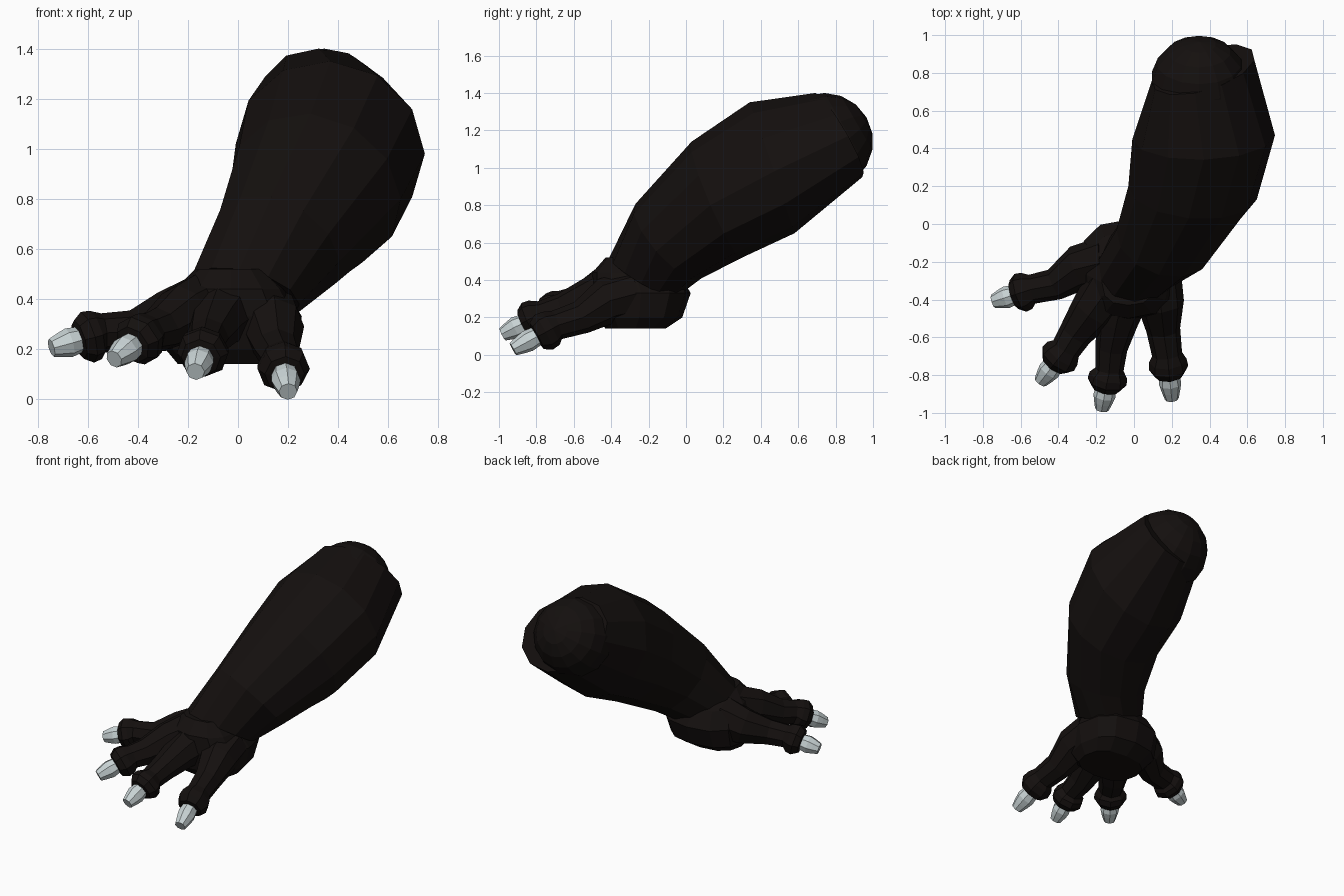
import bpy, bmesh, math
from mathutils import Vector

if "Cube" in bpy.data.objects:
    bpy.data.objects.remove(bpy.data.objects["Cube"])


def material(name, color):
    m = bpy.data.materials.new(name)
    m.diffuse_color = color
    m.use_nodes = True
    m.node_tree.nodes["Principled BSDF"].inputs["Base Color"].default_value = m.diffuse_color
    return m


HIDE = material("dark_hide", (0.007, 0.005, 0.0045, 1))
HORN = material("pale_horn", (0.58, 0.65, 0.66, 1))


def ring(c, a, b, n, box=1.0):
    """Oval of n points about c with half-axes a and b; box < 1 squares it off."""
    def f(v):
        return math.copysign(abs(v) ** box, v) if abs(v) > 1e-6 else 0
    angles = [2 * math.pi * i / n for i in range(n)]
    return [c + a * f(math.cos(t)) + b * f(math.sin(t)) for t in angles]


def loft(name, rings, mat):
    """Skin a stack of equal rings and cap both ends."""
    bm = bmesh.new()
    vs = [[bm.verts.new(p) for p in r] for r in rings]
    n = len(vs[0])
    for r, s in zip(vs, vs[1:]):
        for i in range(n):
            j = (i + 1) % n
            bm.faces.new((r[i], r[j], s[j], s[i]))
    bm.faces.new(vs[0][::-1])
    bm.faces.new(vs[-1])
    bmesh.ops.recalc_face_normals(bm, faces=bm.faces)
    me = bpy.data.meshes.new(name)
    bm.to_mesh(me)
    bm.free()
    me.materials.append(mat)
    ob = bpy.data.objects.new(name, me)
    bpy.context.collection.objects.link(ob)
    return ob


def tube(name, path, mat, n=8):
    """Loft round rings (x, y, z, radius) square to the path."""
    pts = [Vector(p[:3]) for p in path]
    rings = []
    for i, p in enumerate(pts):
        t = (pts[min(i + 1, len(pts) - 1)] - pts[max(i - 1, 0)]).normalized()
        side = t.cross(Vector((0, 0, 1))).normalized()
        rings.append(ring(p, side * path[i][3], side.cross(t) * path[i][3], n))
    return loft(name, rings, mat)


# Limb: each section given by its left, right, top and bottom points
sections = [
    ((-.20, -.23, .45), (.25, -.25, .38), (.00, -.40, .52), (.03, -.04, .31)),
    ((-.09, -.03, .66), (.41, -.16, .55), (.13, -.27, .81), (.18, .08, .41)),
    ((-.03, .20, .86), (.65, .13, .80), (.29, .03, 1.14), (.33, .30, .52)),
    ((-.01, .45, 1.02), (.745, .47, .98), (.37, .34, 1.35), (.37, .58, .65)),
    ((.09, .77, 1.18), (.63, .87, 1.17), (.33, .69, 1.40), (.42, .94, .95)),
]
rings = []
for s in sections:
    l, r, t, b = map(Vector, s)
    rings.append(ring((l + r + t + b) / 4, (r - l) / 2, (t - b) / 2, 12))
loft("limb", rings, HIDE)

# Rounded joint at the upper end
bpy.ops.mesh.primitive_uv_sphere_add(segments=14, ring_count=9, radius=.26,
                                     location=(.345, .74, 1.14), rotation=(math.radians(-60), 0, 0))
joint = bpy.context.object
joint.name = "shoulder_joint"
joint.data.materials.append(HIDE)

# Palm: stacked ovals (x, y, z, half width, half depth) with a flat pad below
palm = [(-.03, -.27, .14, .21, .16), (-.03, -.25, .20, .26, .23),
        (-.02, -.24, .33, .275, .265), (-.03, -.27, .44, .22, .23), (-.03, -.31, .52, .14, .12)]
loft("palm", [ring(Vector(p[:3]), Vector((p[3], 0, 0)), Vector((0, p[4], 0)), 12, .8)
              for p in palm], HIDE)

# Fingers: root, middle, neck and claw tip, each finger ending in a flared collar
fingers = {
    "thumb": [(-.14, -.20, .36, .14), (-.29, -.23, .31, .12),
              (-.42, -.32, .27, .085), (-.54, -.345, .265, .078), (-.745, -.41, .205)],
    "inner_finger": [(-.12, -.32, .38, .14), (-.22, -.46, .34, .12),
                     (-.31, -.58, .28, .09), (-.36, -.66, .265, .08), (-.495, -.835, .16)],
    "middle_finger": [(-.05, -.34, .36, .15), (-.09, -.52, .30, .11),
                      (-.12, -.66, .245, .085), (-.13, -.77, .215, .075), (-.17, -.98, .11)],
    "outer_finger": [(.12, -.27, .33, .13), (.14, -.42, .29, .125),
                     (.155, -.56, .20, .09), (.175, -.69, .16, .08), (.20, -.925, .03)],
}
for name, path in fingers.items():
    body, tip = path[:-1], Vector(path[-1])
    neck = Vector(body[-1][:3])

    def at(f, r):
        return (*neck.lerp(tip, f), r)

    tube(name, body + [at(.14, .10), at(.30, .105), at(.46, .08), at(.48, .05)], HIDE)
    tube(name + "_claw", [at(.38, .05), at(.66, .059), at(.82, .05), at(1, .037)], HORN)
